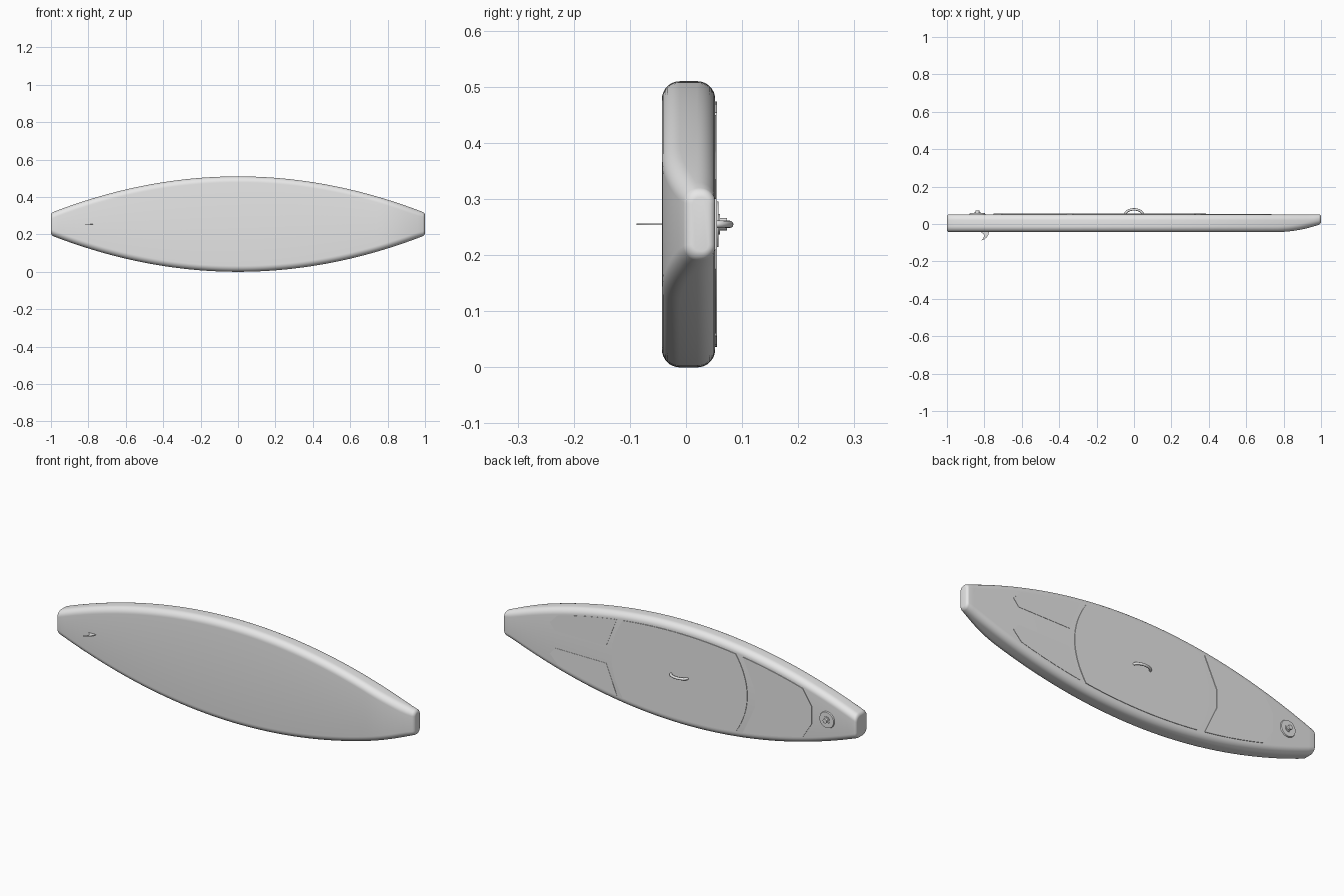
import bpy, bmesh, math
from mathutils import Matrix, Vector

cube = bpy.data.objects.get("Cube")
if cube:
    bpy.data.objects.remove(cube)

MID = 0.255          # height of the centre line
DECK, HULL = 0.052, -0.043

grey = bpy.data.materials.new("light_grey")
grey.use_nodes = True
grey.diffuse_color = (0.8, 0.8, 0.8, 1)
for node in grey.node_tree.nodes:
    if node.type == 'BSDF_PRINCIPLED':
        node.inputs["Base Color"].default_value = (0.8, 0.8, 0.8, 1)


def finish(name, bm, angle=35):
    bmesh.ops.recalc_face_normals(bm, faces=bm.faces[:])
    mesh = bpy.data.meshes.new(name)
    bm.to_mesh(mesh)
    bm.free()
    mesh.materials.append(grey)
    obj = bpy.data.objects.new(name, mesh)
    bpy.context.collection.objects.link(obj)
    bpy.ops.object.select_all(action='DESELECT')
    obj.select_set(True)
    bpy.context.view_layer.objects.active = obj
    bpy.ops.object.shade_smooth_by_angle(angle=math.radians(angle))
    return obj


def half_width(x):
    return 0.255 - 0.195 * x * x


def slab(name, points, axis):
    """Extrude a closed outline of 3D points along a vector."""
    bm = bmesh.new()
    face = bm.faces.new([bm.verts.new(p) for p in points])
    new = bmesh.ops.extrude_face_region(bm, geom=[face])
    moved = [v for v in new["geom"] if isinstance(v, bmesh.types.BMVert)]
    bmesh.ops.translate(bm, verts=moved, vec=Vector(axis))
    return finish(name, bm)


# Board body: rounded sections lofted from tail to nose
def section(x, inset):
    w = half_width(x) - inset
    lift = max(0, (x - 0.76) / 0.24)
    low = HULL + 0.043 * lift ** 2 + inset
    high = DECK - inset
    r = min(0.032 - inset * 0.6, (high - low) / 2 - 0.002)
    points = []
    for corner, (sy, sz) in enumerate([(1, 1), (-1, 1), (-1, -1), (1, -1)]):
        cy = high - r if sy > 0 else low + r
        for i in range(9):
            a = math.pi / 2 * (corner + i / 8)
            points.append((x, cy + r * math.cos(a), MID + sz * (w - r) + r * math.sin(a)))
    return points


ROUND = 0.012
stations = [(-1 + ROUND + (2 - 2 * ROUND) * i / 72, 0) for i in range(73)]
for k in range(1, 6):
    a = math.pi / 2 * k / 5
    x, inset = 1 - ROUND + ROUND * math.sin(a), ROUND * (1 - math.cos(a))
    stations.append((x, inset))
    stations.insert(0, (-x, inset))
bm = bmesh.new()
rings = [[bm.verts.new(p) for p in section(x, s)] for x, s in stations]
for a, b in zip(rings, rings[1:]):
    for i in range(len(a)):
        j = (i + 1) % len(a)
        bm.faces.new((a[i], a[j], b[j], b[i]))
bm.faces.new(rings[0])
bm.faces.new(rings[-1])
finish("board_body", bm)


# Deck pads: thin plates that follow the board outline
def rail(x0, x1, side, steps=16):
    xs = [x0 + (x1 - x0) * i / steps for i in range(steps + 1)]
    return [(x, side * (half_width(x) - 0.036)) for x in xs]


def arc(side, flip):
    edge = half_width(0.32) - 0.036
    zs = [flip * edge * (1 - i / 8) for i in range(1, 16)]
    return [(side * (0.385 - 0.065 * (z / edge) ** 2), z) for z in zs]


def pad(name, outline, height):
    slab(name, [(x, DECK - 0.002, MID + z) for x, z in outline], (0, height + 0.002, 0))


pad("centre_pad", rail(-0.32, 0.32, 1) + arc(1, 1) + rail(0.32, -0.32, -1) + arc(-1, -1), 0.003)
pad("tail_pad", rail(-0.70, -0.36, 1) + [(-0.43, 0.045), (-0.43, -0.045)]
    + rail(-0.36, -0.70, -1) + [(-0.75, -0.045), (-0.75, 0.045)], 0.003)
for label, side in (("upper", 1), ("lower", -1)):
    pad("nose_pad_" + label, rail(0.355, 0.69, side)
        + [(0.735, side * 0.08), (0.705, side * 0.045), (0.415, side * 0.045)], 0.0015)


# Air valve: wide flange, raised collar and central stem
def disc(bm, x, radius, y0, y1, top_radius=None):
    turn = Matrix.Translation((x, (y0 + y1) / 2, MID)) @ Matrix.Rotation(-math.pi / 2, 4, 'X')
    bmesh.ops.create_cone(bm, cap_ends=True, segments=40, radius1=radius,
                          radius2=top_radius or radius, depth=y1 - y0, matrix=turn)


bm = bmesh.new()
disc(bm, -0.837, 0.043, DECK - 0.002, 0.058, 0.040)
disc(bm, -0.837, 0.018, 0.056, 0.061)
disc(bm, -0.837, 0.011, 0.056, 0.073)
finish("air_valve", bm)

# Carry handle: arched tube with two end feet
bm = bmesh.new()
path = [math.pi * i / 28 for i in range(29)]
tube = []
for a in path:
    centre = Vector((0.046 * math.cos(a), DECK + 0.026 * math.sin(a), MID))
    out = Vector((0.026 * math.cos(a), 0.046 * math.sin(a), 0)).normalized()
    tube.append([bm.verts.new(centre + 0.0065 * (out * math.cos(t) + Vector((0, 0, math.sin(t)))))
                 for t in [math.tau * k / 12 for k in range(12)]])
for a, b in zip(tube, tube[1:]):
    for i in range(12):
        j = (i + 1) % 12
        bm.faces.new((a[i], a[j], b[j], b[i]))
bm.faces.new(tube[0])
bm.faces.new(tube[-1])
for x in (-0.046, 0.046):
    disc(bm, x, 0.009, DECK - 0.002, DECK + 0.003)
finish("carry_handle", bm)

# Fin: thin swept blade under the tail
fin = [(-0.825, -0.041), (-0.775, -0.041), (-0.779, -0.058), (-0.789, -0.073), (-0.802, -0.083),
       (-0.817, -0.088), (-0.806, -0.077), (-0.801, -0.064), (-0.804, -0.053), (-0.812, -0.047)]
slab("fin", [(x, y, MID - 0.0015) for x, y in fin], (0, 0, 0.003))
